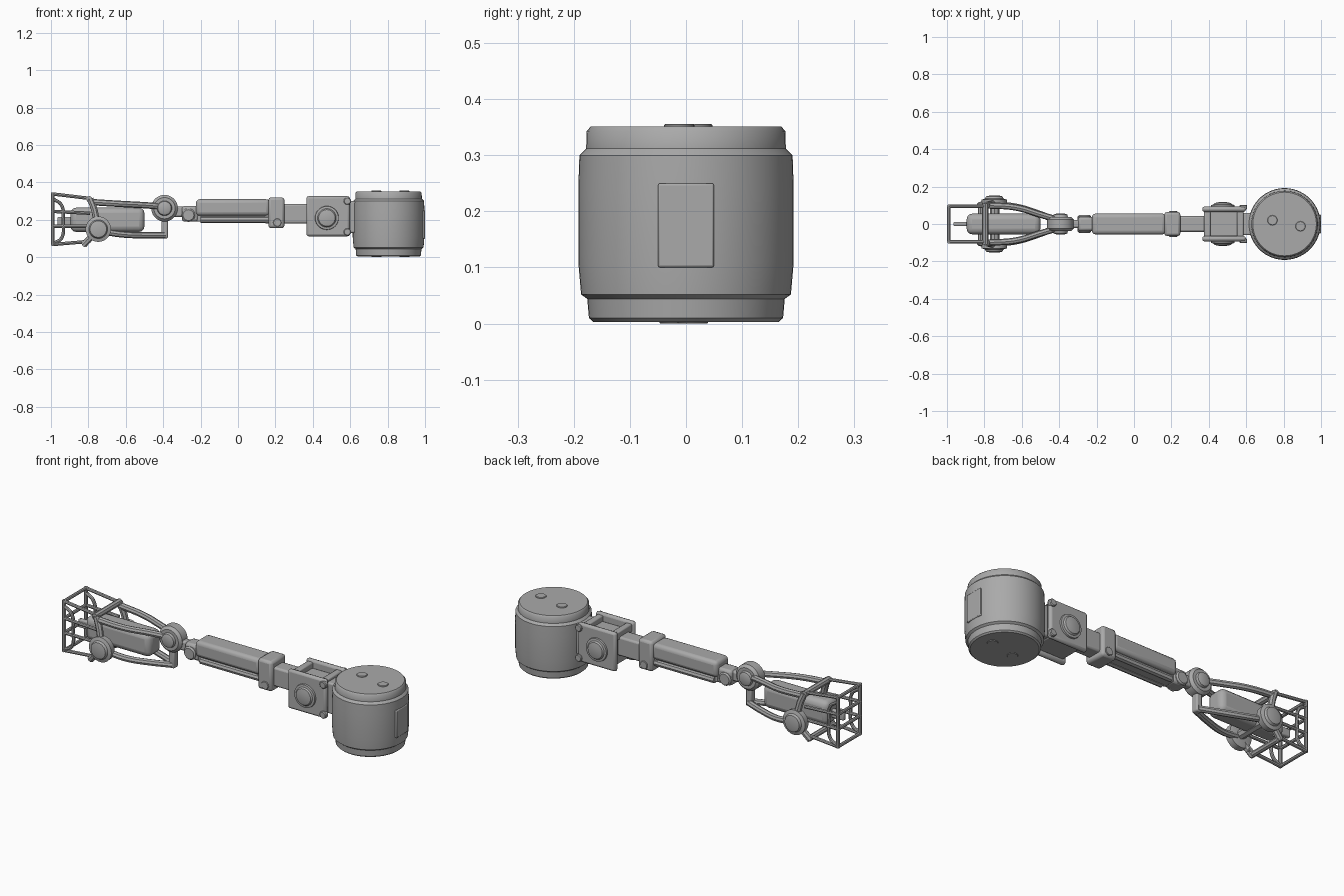
import bpy
import math
from mathutils import Vector

if "Cube" in bpy.data.objects:
    bpy.data.objects.remove(bpy.data.objects["Cube"], do_unlink=True)

grey = bpy.data.materials.new("plain_grey")
grey.use_nodes = True
grey.diffuse_color = (0.4, 0.4, 0.4, 1)
grey.node_tree.nodes["Principled BSDF"].inputs["Base Color"].default_value = (0.4, 0.4, 0.4, 1)


def finish(ob, name, bevel=0, segments=2):
    ob.name = name
    ob.data.materials.clear()
    ob.data.materials.append(grey)
    if bevel:
        mod = ob.modifiers.new("Bevel", "BEVEL")
        mod.width, mod.segments = bevel, segments
        mod.limit_method = "ANGLE"
    bpy.ops.object.select_all(action="DESELECT")
    ob.select_set(True)
    bpy.context.view_layer.objects.active = ob
    bpy.ops.object.shade_smooth_by_angle(angle=math.radians(40))
    return ob


def box(name, xs, ys, zs, bevel=0.008, segments=2):
    lo, hi = Vector((xs[0], ys[0], zs[0])), Vector((xs[1], ys[1], zs[1]))
    bpy.ops.mesh.primitive_cube_add(size=1, location=(lo + hi) / 2)
    ob = bpy.context.object
    ob.scale = hi - lo
    bpy.ops.object.transform_apply(location=False, rotation=False)
    return finish(ob, name, bevel, segments)


def lathe(name, profile, centre, axis="z", sides=40):
    """Spin (radius, height) points around an axis and close both ends."""
    verts, faces = [], []
    for r, h in profile:
        for i in range(sides):
            a = math.tau * i / sides
            verts.append((r * math.cos(a), r * math.sin(a), h))
    for k in range(len(profile) - 1):
        for i in range(sides):
            j = (i + 1) % sides
            faces.append((k * sides + i, k * sides + j, (k + 1) * sides + j, (k + 1) * sides + i))
    faces.append(tuple(reversed(range(sides))))
    faces.append(tuple(range(len(verts) - sides, len(verts))))
    me = bpy.data.meshes.new(name)
    me.from_pydata(verts, [], faces)
    ob = bpy.data.objects.new(name, me)
    bpy.context.collection.objects.link(ob)
    ob.location = centre
    turn = {"z": (0, 0, 0), "y": (-math.pi / 2, 0, 0), "-y": (math.pi / 2, 0, 0),
            "x": (0, math.pi / 2, 0)}
    ob.rotation_euler = turn[axis]
    return finish(ob, name)


def disc(name, centre, r, depth, axis="y", sides=28):
    e, h = min(r, depth) * 0.2, depth / 2
    return lathe(name, [(r - e, -h), (r, e - h), (r, h - e), (r - e, h)], centre, axis, sides)


def rod(name, points, r=0.012, curved=False):
    cu = bpy.data.curves.new(name, "CURVE")
    cu.dimensions, cu.bevel_depth, cu.bevel_resolution = "3D", r, 2
    cu.use_fill_caps = True
    if curved:
        sp = cu.splines.new("BEZIER")
        sp.bezier_points.add(len(points) - 1)
        for bp, p in zip(sp.bezier_points, points):
            bp.co = p
            bp.handle_left_type = bp.handle_right_type = "AUTO"
    else:
        sp = cu.splines.new("POLY")
        sp.points.add(len(points) - 1)
        for pt, p in zip(sp.points, points):
            pt.co = (*p, 1)
    ob = bpy.data.objects.new(name, cu)
    bpy.context.collection.objects.link(ob)
    bpy.ops.object.select_all(action="DESELECT")
    ob.select_set(True)
    bpy.context.view_layer.objects.active = ob
    bpy.ops.object.convert(target="MESH")
    return finish(bpy.context.object, name)


# Shoulder drum with stepped ends and bolts
lathe("shoulder_drum", [(0.165, 0.003), (0.173, 0.01), (0.176, 0.044), (0.187, 0.052),
                        (0.192, 0.11), (0.192, 0.24), (0.19, 0.3), (0.178, 0.312),
                        (0.177, 0.343), (0.17, 0.351)], (0.805, 0, 0), "z", 56)
for x, y in ((0.74, 0.02), (0.89, -0.012)):
    disc("drum_top_bolt", (x, y, 0.35), 0.027, 0.012, "z", 16)
    disc("drum_bottom_bolt", (x, -y, 0.004), 0.027, 0.008, "z", 16)
box("drum_end_plate", (0.98, 1.0), (-0.05, 0.05), (0.1, 0.25), 0.004)

# Elbow bracket: core, cheeks and pivot caps
box("bracket_core", (0.385, 0.58), (-0.07, 0.07), (0.13, 0.285), 0.01)
box("bracket_back_plate", (0.575, 0.63), (-0.06, 0.06), (0.13, 0.3))
for x in (0.375, 0.55):
    box("bracket_top_strip", (x, x + 0.035), (-0.075, 0.075), (0.27, 0.315), 0.006)
for s, axis in ((-1, "-y"), (1, "y")):
    box("bracket_cheek", (0.365, 0.598), sorted((s * 0.065, s * 0.093)), (0.112, 0.326), 0.012)
    lathe("bracket_pivot", [(0.064, 0), (0.062, 0.012), (0.05, 0.014), (0.044, 0.022),
                            (0.02, 0.027)], (0.475, s * 0.09, 0.21), axis)
    for z in (0.135, 0.3):
        disc("bracket_bolt", (0.585, s * 0.09, z), 0.02, 0.025, "y", 14)

# Forearm: inner bar, collar, shell and lower rails
box("inner_bar", (0.14, 0.4), (-0.042, 0.042), (0.18, 0.285), 0.01)
box("collar", (0.162, 0.248), (-0.064, 0.064), (0.155, 0.32), 0.014)
for s in (-1, 1):
    disc("collar_bolt", (0.21, s * 0.063, 0.185), 0.022, 0.012, "y", 16)
    rod("lower_rail", [(-0.2, s * 0.033, 0.2), (0.17, s * 0.033, 0.2)], 0.018)
box("forearm_shell", (-0.225, 0.17), (-0.056, 0.056), (0.222, 0.31), 0.02, 3)
box("forearm_underside", (-0.22, 0.17), (-0.036, 0.036), (0.19, 0.235), 0.006)

# Wrist: neck, fork and pivot disc
box("wrist_neck", (-0.3, -0.21), (-0.038, 0.038), (0.19, 0.275), 0.014)
disc("wrist_pin", (-0.265, 0, 0.225), 0.036, 0.094, "y")
box("wrist_link", (-0.4, -0.28), (-0.022, 0.022), (0.215, 0.27), 0.01)
disc("wrist_disc", (-0.393, 0, 0.262), 0.071, 0.075, "y", 36)
for s, axis in ((-1, "-y"), (1, "y")):
    lathe("wrist_cap", [(0.04, 0), (0.036, 0.013), (0.024, 0.018)],
          (-0.393, s * 0.037, 0.262), axis)
box("wrist_drop_post", (-0.41, -0.375), (-0.02, 0.02), (0.1, 0.23), 0.008)

# Head: central body held between bowed arms
box("head_body", (-0.895, -0.5), (-0.055, 0.055), (0.135, 0.265), 0.03, 3)
box("head_nose", (-0.965, -0.88), (-0.012, 0.012), (0.17, 0.215), 0.006)
rod("head_axle", [(-0.745, -0.12, 0.15), (-0.745, 0.12, 0.15)], 0.025)

# Cage, bowed arms and side pivots, repeated on both sides
levels = ((0.338, 0.314), (0.245, 0.235), (0.165, 0.165), (0.068, 0.085))
for s in (-1, 1):
    y = s * 0.095
    rod("upper_arm", [(-0.4, s * 0.02, 0.27), (-0.5, s * 0.05, 0.278), (-0.63, s * 0.088, 0.285),
                      (-0.79, s * 0.1, 0.295)], 0.017, True)
    rod("lower_arm", [(-0.39, s * 0.01, 0.117), (-0.5, s * 0.052, 0.117),
                      (-0.62, s * 0.09, 0.122), (-0.74, s * 0.105, 0.14)], 0.017, True)
    rod("side_strut", [(-0.79, s * 0.1, 0.312), (-0.765, s * 0.108, 0.24),
                       (-0.76, s * 0.112, 0.15), (-0.825, s * 0.1, 0.065)], 0.018, True)
    lathe("side_pivot", [(0.05, -0.025), (0.066, -0.02), (0.068, 0.012), (0.05, 0.018),
                         (0.044, 0.03), (0.025, 0.034)], (-0.747, s * 0.118, 0.15),
          "y" if s > 0 else "-y")
    rod("cage_front_post", [(-0.99, y, 0.062), (-0.99, y, 0.345)], 0.01)
    for front, back in levels:
        rod("cage_side_bar", [(-0.99, y, front), (-0.79, y, back)], 0.009)
    rod("cage_inner_hoop", [(-0.985, y, 0.31), (-0.945, y, 0.28), (-0.935, y, 0.19),
                            (-0.945, y, 0.1), (-0.985, y, 0.075)], 0.009, True)
for front, back in levels:
    rod("cage_front_bar", [(-0.99, -0.1, front), (-0.99, 0.1, front)], 0.009)
rod("cage_top_crossbar", [(-0.795, -0.11, 0.31), (-0.795, 0.11, 0.31)], 0.017)
rod("cage_bottom_crossbar", [(-0.82, -0.11, 0.07), (-0.82, 0.11, 0.07)], 0.015)
